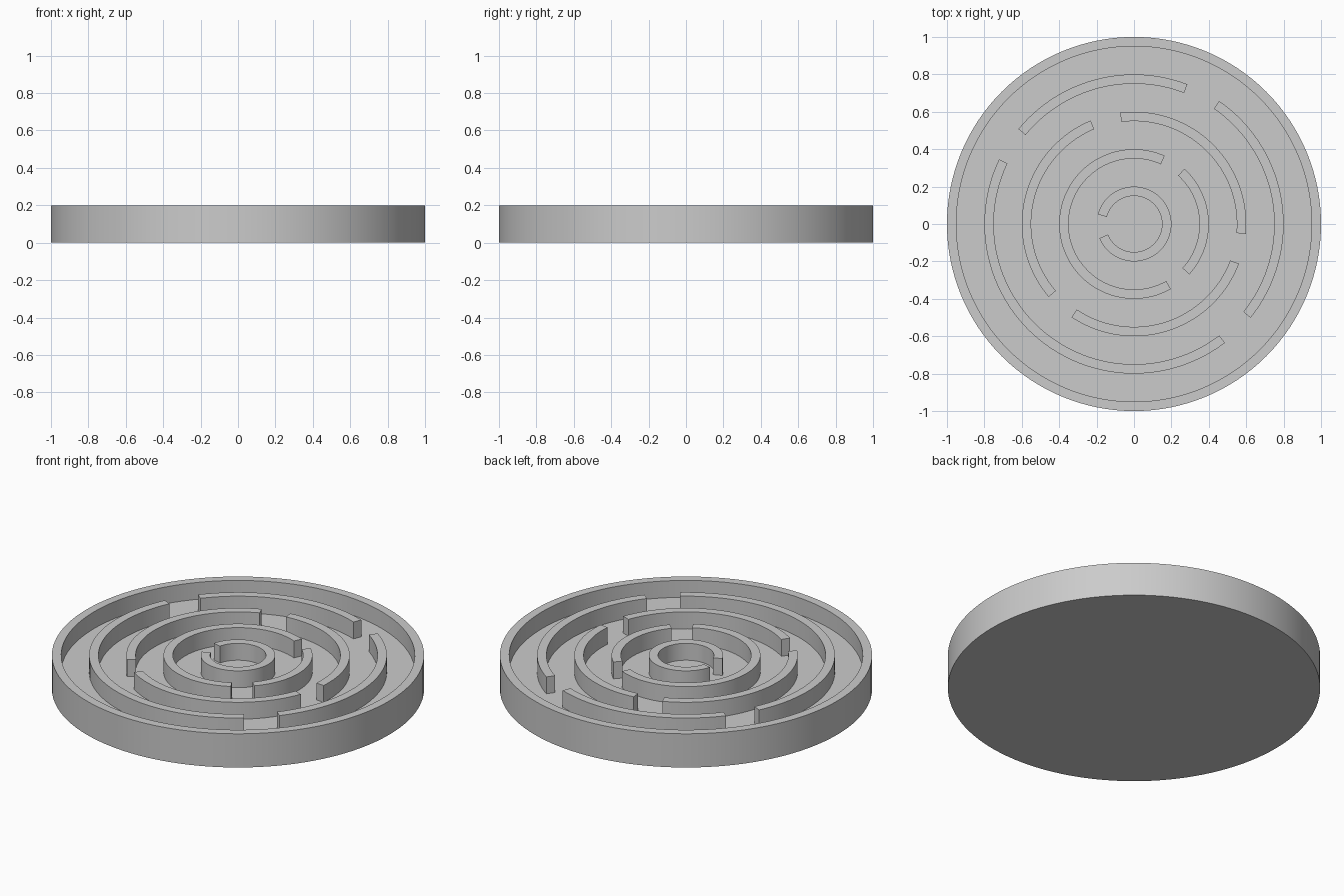
import bpy, bmesh
from math import cos, sin, radians, ceil

if "Cube" in bpy.data.objects:
    bpy.data.objects.remove(bpy.data.objects["Cube"])

FLOOR, TOP, WALL = 0.10, 0.20, 0.05


def finish(name, bm):
    bmesh.ops.remove_doubles(bm, verts=bm.verts, dist=1e-5)
    bmesh.ops.recalc_face_normals(bm, faces=bm.faces)
    mesh = bpy.data.meshes.new(name)
    bm.to_mesh(mesh)
    bm.free()
    obj = bpy.data.objects.new(name, mesh)
    bpy.context.collection.objects.link(obj)
    bpy.ops.object.select_all(action='DESELECT')
    bpy.context.view_layer.objects.active = obj
    obj.select_set(True)
    bpy.ops.object.shade_smooth_by_angle(angle=radians(30))
    return obj


def tray(name, profile, sides=128):
    """Spin an open (radius, height) profile all the way round z."""
    bm = bmesh.new()
    verts = [bm.verts.new((r, 0, z)) for r, z in profile]
    edges = [bm.edges.new(pair) for pair in zip(verts, verts[1:])]
    bmesh.ops.spin(bm, geom=verts + edges, cent=(0, 0, 0), axis=(0, 0, 1),
                   angle=radians(360), steps=sides)
    return finish(name, bm)


def arc_wall(name, radius, start, end):
    """Curved wall with square ends, from start to end in degrees."""
    bm = bmesh.new()
    steps = ceil((end - start) / 3)
    section = [(radius - WALL, FLOOR), (radius, FLOOR), (radius, TOP), (radius - WALL, TOP)]
    rows = []
    for i in range(steps + 1):
        a = radians(start + (end - start) * i / steps)
        rows.append([bm.verts.new((r * cos(a), r * sin(a), z)) for r, z in section])
    for p, q in zip(rows, rows[1:]):
        for k in range(4):
            n = (k + 1) % 4
            bm.faces.new((p[k], p[n], q[n], q[k]))
    bm.faces.new(rows[0])
    bm.faces.new(rows[-1])
    return finish(name, bm)


# Round base with raised rim
tray("maze_base", [(0, 0), (1, 0), (1, TOP), (1 - WALL, TOP), (1 - WALL, FLOOR), (0, FLOOR)])

# Concentric maze walls: name, outer radius, gap centres, gap width
rings = [
    ("outer_wall", 0.8, (62.2, 147.5, 314.3), 13.8),
    ("middle_wall", 0.6, (104.9, 228.4, 347.1), 15.7),
    ("inner_wall", 0.4, (56.7, 308.6), 18.2),
    ("centre_wall", 0.2, (183.7,), 37.0),
]
for name, radius, gaps, width in rings:
    for i, gap in enumerate(gaps):
        following = gaps[i + 1] if i + 1 < len(gaps) else gaps[0] + 360
        arc_wall(f"{name}_{i + 1}", radius, gap + width / 2, following - width / 2)
